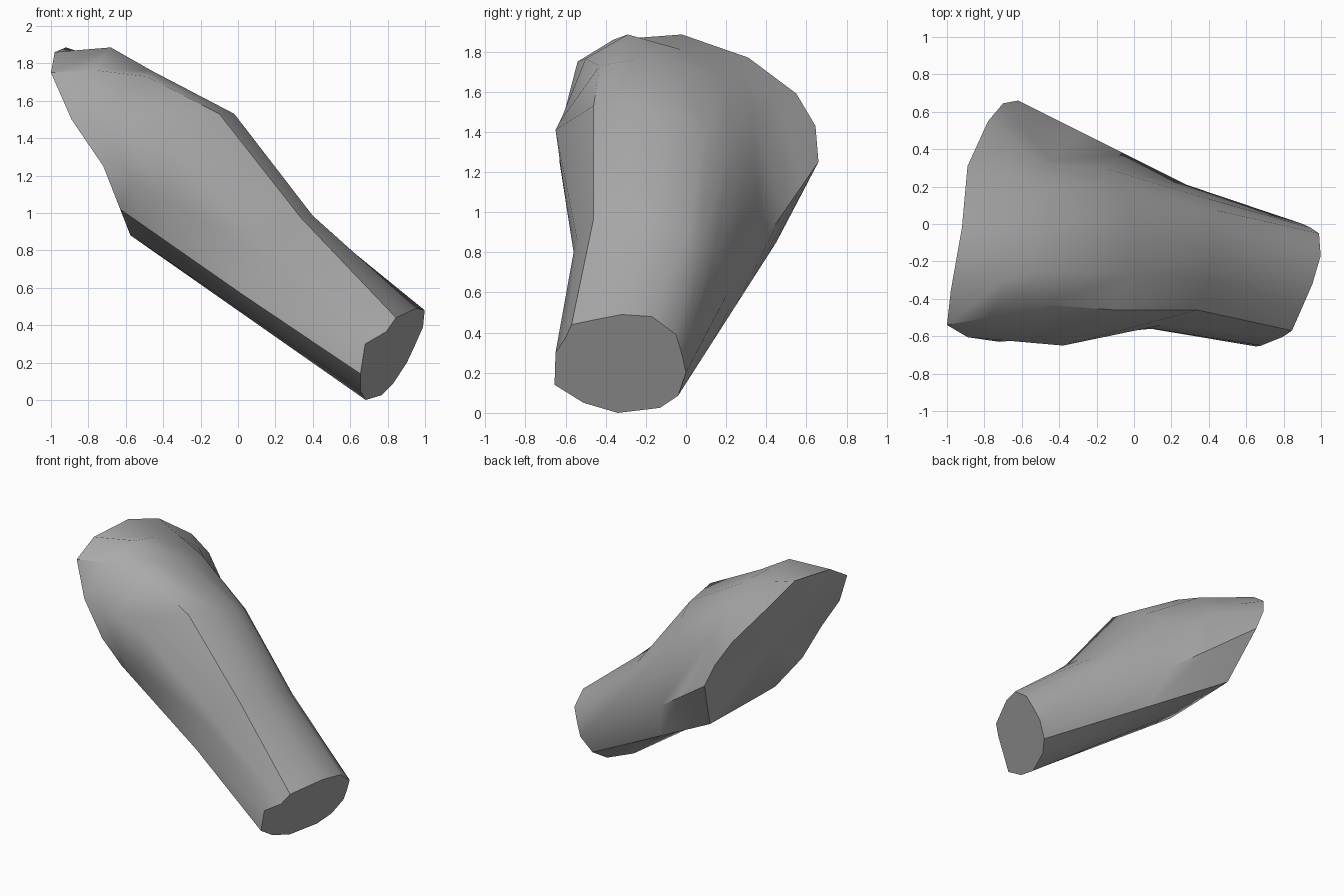
import bpy
import bmesh
from math import radians
from mathutils import Vector

default_cube = bpy.data.objects.get("Cube")
if default_cube:
    bpy.data.objects.remove(default_cube, do_unlink=True)


def make_material(name, grey):
    material = bpy.data.materials.new(name)
    material.use_nodes = True
    colour = (grey, grey, grey, 1)
    material.diffuse_color = colour
    shader = material.node_tree.nodes["Principled BSDF"]
    shader.inputs["Base Color"].default_value = colour
    return material


def ring(*points):
    """A cross-section; None leaves that corner on the straight line."""
    return [Vector(point) if point else None for point in points]


def fill_gaps(rings, stations):
    """Place every open corner between its nearest fixed neighbours."""
    for corner in range(len(rings[0])):
        fixed = [i for i, section in enumerate(rings) if section[corner]]
        for before, after in zip(fixed, fixed[1:]):
            span = stations[after] - stations[before]
            for i in range(before + 1, after):
                factor = (stations[i] - stations[before]) / span
                start, end = rings[before][corner], rings[after][corner]
                rings[i][corner] = start.lerp(end, factor)


def loft(name, rings, material):
    """Skin the sections lengthwise and close both ends."""
    bm = bmesh.new()
    loops = [[bm.verts.new(point) for point in section] for section in rings]
    for first, second in zip(loops, loops[1:]):
        for i in range(len(first)):
            bm.faces.new((first[i - 1], first[i], second[i], second[i - 1]))
    # Broad end is slightly warped, so it closes as a fan
    centre = sum(rings[0], Vector()) / len(rings[0])
    hub = bm.verts.new(centre)
    for i in range(len(loops[0])):
        bm.faces.new((loops[0][i], loops[0][i - 1], hub))
    bm.faces.new(loops[-1])
    bmesh.ops.recalc_face_normals(bm, faces=bm.faces)
    mesh = bpy.data.meshes.new(name)
    bm.to_mesh(mesh)
    bm.free()
    mesh.materials.append(material)
    part = bpy.data.objects.new(name, mesh)
    bpy.context.collection.objects.link(part)
    return part


# Broad upper end, from the front ridge over the top, down the back and under
upper_end = ring(
    (-1, -.54, 1.75), (-.98, -.36, 1.86), (-.92, -.02, 1.885),
    (-.89, .31, 1.77), (-.78, .55, 1.59), (-.7, .645, 1.43),
    (-.62, .66, 1.25), (-.52, .45, .85), (-.54, .2, .86),
    (-.56, -.08, .87), (-.575, -.27, .88), (-.63, -.52, 1.02),
    (-.72, -.63, 1.25), (-.89, -.605, 1.5))

# Raised crest just behind the upper end
crest = ring(
    (-.78, -.5, 1.765), (-.68, -.29, 1.885), *[None] * 12)

# Shoulder bulge, with a crease where it meets the flared back rim
shoulder = ring(
    (-.49, -.43, 1.73), (-.46, -.25, 1.76), (-.44, -.03, 1.73),
    (-.45, .2, 1.65), (-.49, .32, 1.53), (-.45, .34, 1.45),
    *[None] * 8)

# Widest part of the limb
muscle = ring(
    (-.1, -.46, 1.53), (-.02, -.27, 1.53), (0, -.05, 1.47),
    (-.03, .1, 1.4), (-.09, .22, 1.32), (-.16, .3, 1.25),
    *[None] * 7, (-.38, -.65, 1.41))

# Narrowing above the lower end
waist = ring(
    (.34, -.46, .97), (.4, -.3, .985), (.42, -.15, .95),
    (.42, 0, .9), (.41, .08, .85), (.38, .14, .79),
    (.28, .21, .6), None, None, None, None,
    (.03, -.55, .56), (.1, -.56, .8), (.15, -.54, .85))

# Lower end lies in one slanted plane, so its x follows from y and z
lower_outline = [
    (-.57, .44), (-.45, .465), (-.32, .49), (-.17, .48), (-.05, .39),
    (-.02, .29), (0, .2), (-.04, .085), (-.13, .025), (-.34, 0),
    (-.51, .05), (-.655, .14), (-.65, .3), (-.605, .365)]
lower_end = ring(*[(.795 + .33 * y + .54 * z, y, z) for y, z in lower_outline])
# One front corner is pulled back
lower_end[-2].x = .68

sections = [upper_end, crest, shoulder, muscle, waist, lower_end]
fill_gaps(sections, stations=[0, .12, .25, .42, .65, 1])

grey = make_material("plain grey", .4)
limb = loft("upper_limb", sections, grey)

# Soft shading that keeps the end rims crisp
bpy.ops.object.select_all(action="DESELECT")
limb.select_set(True)
bpy.context.view_layer.objects.active = limb
bpy.ops.object.shade_smooth_by_angle(angle=radians(38))
